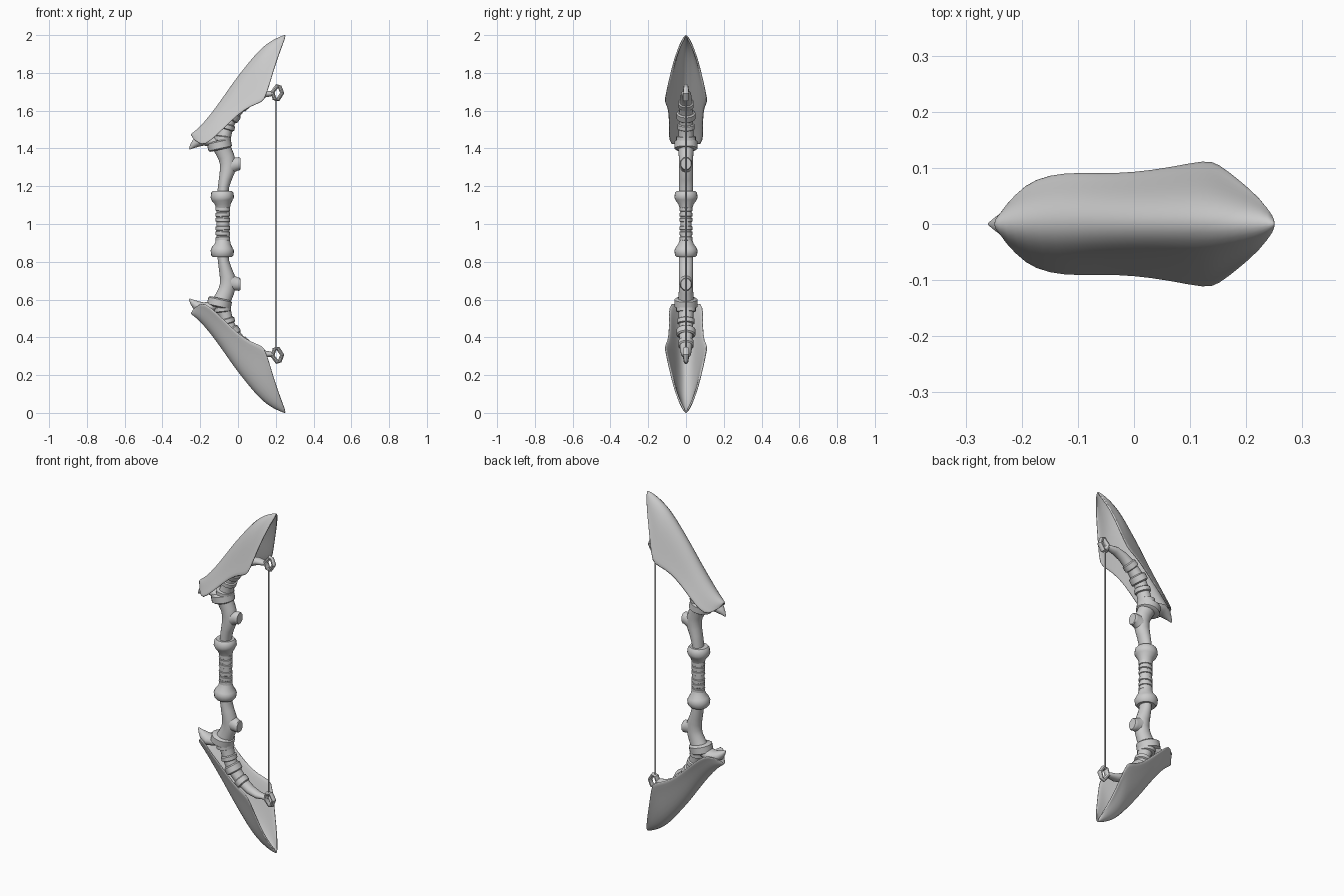
import bpy, bmesh, math
from mathutils import Vector

MID = 1.0  # height of the mirror plane between upper and lower limbs

grey = bpy.data.materials.new("bone grey")
grey.diffuse_color = (0.6, 0.6, 0.6, 1)


def finish(name, bm, mirror=True, shell=0.0, angle=38):
    bmesh.ops.recalc_face_normals(bm, faces=bm.faces)
    me = bpy.data.meshes.new(name)
    bm.to_mesh(me)
    bm.free()
    me.materials.append(grey)
    me.shade_smooth()
    me.set_sharp_from_angle(angle=math.radians(angle))
    ob = bpy.data.objects.new(name, me)
    ob.location.z = MID
    bpy.context.collection.objects.link(ob)
    if shell:
        sol = ob.modifiers.new("thickness", 'SOLIDIFY')
        sol.thickness, sol.offset = shell, 0
        sub = ob.modifiers.new("smooth", 'SUBSURF')
        sub.levels = sub.render_levels = 1
    if mirror:
        mir = ob.modifiers.new("mirror", 'MIRROR')
        mir.use_axis = (False, False, True)
        mir.use_clip = False
        mir.use_mirror_merge = False
    return ob


def tube(name, path, closed=False, sides=20, mirror=True, angle=38):
    """Sweep ellipses along (x, z, radius in plane, radius in y) stations."""
    bm = bmesh.new()
    n = len(path)
    rings = []
    for i, (x, z, r, ry) in enumerate(path):
        a = path[(i - 1) % n] if closed else path[max(i - 1, 0)]
        b = path[(i + 1) % n] if closed else path[min(i + 1, n - 1)]
        d = Vector((b[0] - a[0], 0, b[1] - a[1])).normalized()
        side = Vector((d.z, 0, -d.x))
        c = Vector((x, 0, z - MID))
        ring = []
        for k in range(sides):
            t = math.tau * k / sides
            ring.append(bm.verts.new(c + side * r * math.cos(t)
                                     + Vector((0, ry * math.sin(t), 0))))
        rings.append(ring)
    for i in range(n if closed else n - 1):
        p, q = rings[i], rings[(i + 1) % n]
        for k in range(sides):
            j = (k + 1) % sides
            bm.faces.new((p[k], p[j], q[j], q[k]))
    if not closed:
        bm.faces.new(rings[0])
        bm.faces.new(rings[-1])
    return finish(name, bm, mirror, angle=angle)


def band(name, x, z, dx, dz, r, ry, length):
    """Short collar with bevelled edges, centred on (x, z) along (dx, dz)."""
    d = Vector((dx, dz)).normalized()
    prof = [(-.5, .84), (-.36, 1), (.36, 1), (.5, .84)]
    tube(name, [(x + d.x * length * t, z + d.y * length * t, r * s, ry * s)
                for t, s in prof])


# Grip with wrapped bands
tube("grip", [(-.08, .90, .034, .03), (-.08, 1.10, .034, .03)], mirror=False)
for i, z in enumerate((1.022, 1.05, 1.078)):
    band("grip_wrap_%d" % i, -.08, z, .04 * (-1) ** i, 1, .0385, .034, .024)

# Flared knobs at both ends of the grip
tube("grip_knob", [(-.08, 1.085, .037, .034), (-.08, 1.105, .042, .041),
                   (-.082, 1.125, .055, .055), (-.083, 1.14, .062, .062),
                   (-.083, 1.165, .059, .058), (-.083, 1.176, .050, .049)])

# Curved bone between knob and collar, with a blunt spur towards the string
tube("handle_bone", [(-.08, 1.16, .030, .037), (-.076, 1.20, .030, .038),
                     (-.067, 1.24, .034, .038), (-.056, 1.28, .040, .038),
                     (-.053, 1.32, .043, .038), (-.062, 1.355, .043, .038),
                     (-.078, 1.39, .045, .041), (-.09, 1.42, .05, .045)])
tube("bone_spur", [(-.055, 1.305, .046, .036), (-.025, 1.314, .040, .034),
                   (-.005, 1.318, .034, .031), (.006, 1.319, .035, .031),
                   (.012, 1.319, .031, .027)])

# Collar joining handle and limb
band("limb_collar", -.098, 1.418, -.22, 1, .064, .062, .05)
band("limb_collar_upper", -.083, 1.452, .1, 1, .046, .052, .03)

# Claw poking out below the blade
tube("claw", [(-.258, 1.396, .003, .003), (-.243, 1.412, .014, .014),
              (-.220, 1.432, .026, .030), (-.185, 1.445, .030, .042),
              (-.14, 1.438, .028, .045), (-.10, 1.425, .025, .04)])

# Limb bone curving up inside the blade
tube("limb_bone", [(-.085, 1.43, .042, .042), (-.071, 1.47, .036, .040),
                   (-.058, 1.52, .034, .037), (-.03, 1.575, .034, .037),
                   (.02, 1.63, .030, .034), (.08, 1.672, .025, .030),
                   (.13, 1.688, .020, .027), (.17, 1.689, .014, .020),
                   (.185, 1.692, .011, .015)])
band("limb_ring_lower", -.058, 1.515, .3, 1, .042, .046, .03)
band("limb_ring_middle", -.030, 1.573, .7, 1, .043, .050, .045)
band("limb_ring_upper", .025, 1.634, 1, .85, .037, .041, .04)

# Pointed loop that holds the string
tube("string_loop", [(x, z, .011, w) for x, z, w in (
    (.182, 1.697, .018), (.208, 1.732, .012), (.221, 1.726, .012),
    (.234, 1.693, .016), (.212, 1.659, .016), (.193, 1.663, .018))],
    closed=True, sides=10)

# String
tube("string", [(.2, 2 * MID - 1.66, .005, .005), (.2, 1.66, .005, .005)],
     sides=10, mirror=False)

# Hollow blade shell: ridge x, z, rim x, z and half width per station
stations = [
    (-.250, 1.472, -.240, 1.455, .012), (-.228, 1.487, -.207, 1.425, .055),
    (-.192, 1.520, -.175, 1.416, .080), (-.140, 1.582, -.120, 1.463, .092),
    (-.080, 1.665, -.060, 1.520, .089), (-.010, 1.768, .000, 1.578, .091),
    (.060, 1.857, .065, 1.623, .100), (.110, 1.917, .130, 1.642, .114),
    (.150, 1.953, .150, 1.675, .108), (.190, 1.976, .190, 1.820, .076),
    (.225, 1.989, .225, 1.920, .045), (.252, 1.999, .250, 1.985, .007)]
half = [(0, 0), (.25, .07), (.48, .27), (.68, .57), (.86, .84), (1, 1)]
section = [(-y, d) for y, d in reversed(half[1:])] + half
bm = bmesh.new()
rows = [[bm.verts.new((ax + (bx - ax) * d, w * y, az + (bz - az) * d - MID))
         for y, d in section] for ax, az, bx, bz, w in stations]
for p, q in zip(rows, rows[1:]):
    for k in range(len(section) - 1):
        bm.faces.new((p[k], p[k + 1], q[k + 1], q[k]))
finish("blade_shell", bm, shell=.010, angle=60)
